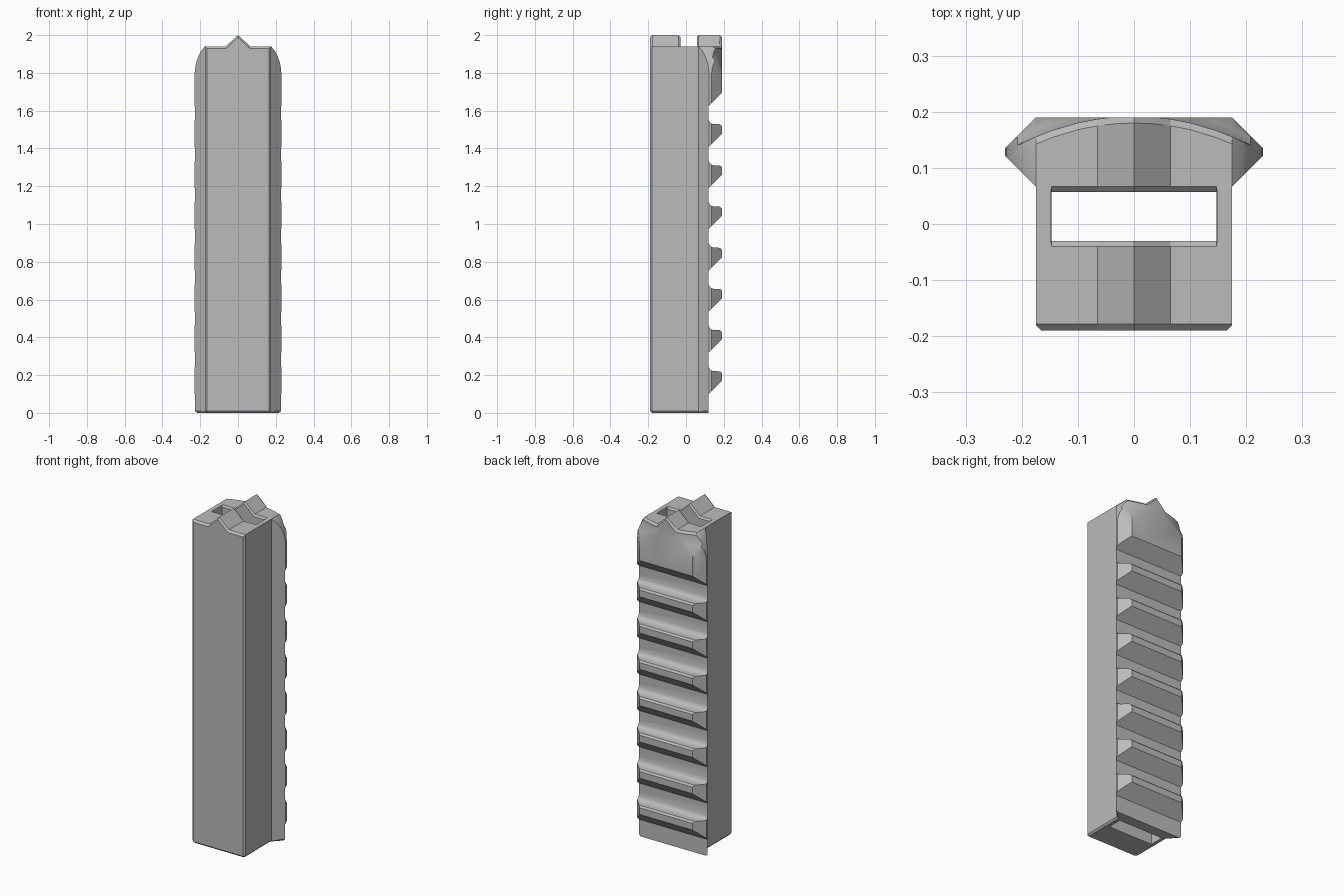
import bpy, bmesh, math

cube = bpy.data.objects.get("Cube")
if cube:
    bpy.data.objects.remove(cube, do_unlink=True)

grey = bpy.data.materials.new("plain grey")
grey.use_nodes = True
grey.diffuse_color = (0.5, 0.5, 0.5, 1)
grey.node_tree.nodes["Principled BSDF"].inputs["Base Color"].default_value = (0.5, 0.5, 0.5, 1)


def loft(name, rings):
    """Closed solid through rings of matching points."""
    bm = bmesh.new()
    rows = [[bm.verts.new(p) for p in ring] for ring in rings]
    n = len(rows[0])
    for a, b in zip(rows, rows[1:]):
        for i in range(n):
            bm.faces.new((a[i], a[(i + 1) % n], b[(i + 1) % n], b[i]))
    bm.faces.new(rows[0])
    bm.faces.new(rows[-1])
    bmesh.ops.triangulate(bm, faces=[f for f in bm.faces if len(f.verts) == 4])
    bmesh.ops.recalc_face_normals(bm, faces=bm.faces)
    mesh = bpy.data.meshes.new(name)
    bm.to_mesh(mesh)
    bm.free()
    mesh.materials.append(grey)
    obj = bpy.data.objects.new(name, mesh)
    bpy.context.collection.objects.link(obj)
    return obj


def combine(obj, tool, operation):
    mod = obj.modifiers.new(operation, "BOOLEAN")
    mod.operation, mod.solver, mod.object = operation, "EXACT", tool
    bpy.context.view_layer.objects.active = obj
    bpy.ops.object.modifier_apply(modifier=mod.name)
    bpy.data.objects.remove(tool, do_unlink=True)


# Body: flared section, pulled in slightly at the foot
half = [(0.165, -0.19), (0.175, -0.18), (0.175, 0.067), (0.23, 0.122), (0.23, 0.135), (0.175, 0.19)]
section = half + [(-x, y) for x, y in reversed(half)]
foot = [(x * 0.95, y * 0.95 if y < 0 else y) for x, y in section]
body = loft("ribbed_block", [[(x, y, z) for x, y in ring]
                             for ring, z in ((foot, 0), (section, 0.01), (section, 2.1))])

# Ribs on the back: sawtooth profile cut across the width
saw = [(0.3, -0.1), (0.12, -0.1)]
rib = [(0.12, 0), (0.195, 0.075), (0.195, 0.105), (0.18, 0.12), (0.145, 0.121),
       (0.133, 0.125), (0.125, 0.133), (0.12, 0.146)]
for i in range(7):
    saw += [(y, z + 0.1 + i * 0.218) for y, z in rib]
saw += [(0.12, 1.625), (0.3, 1.805)]
combine(body, loft("rib_cutter", [[(x, y, z) for y, z in saw] for x in (-0.4, 0.4)]), "DIFFERENCE")

# Crown: ridged roof, rounded shoulders and curved sloping back
CENTRE = -0.245
crest = [(0, 2.0), (0.0325, 1.97), (0.065, 1.94), (0.1, 1.94), (0.147, 1.94), (0.148, 1.94), (0.175, 1.94),
         (0.193, 1.92), (0.208, 1.893), (0.22, 1.86), (0.227, 1.83), (0.23, 1.8), (0.25, 1.6)]


def crown_ring(x, top):
    arc = lambda r: math.sqrt(r * r - x * x) + CENTRE
    dip = 0.01 if abs(x) < 0.1475 else 0
    line = [(-0.3, top - 0.122), (-0.178, top), (-0.04, top), (-0.03, top - dip),
            (0.057, top - dip), (0.067, top), (arc(0.425), top), (arc(0.437), top - 0.012)]
    line += [(arc(r), min(top - 0.012, 1.9 - (r - 0.438) * 3)) for r in (0.438, 0.45, 0.475, 0.56)]
    return [(x, y, z) for y, z in line] + [(x, line[-1][0], -0.2), (x, -0.3, -0.2)]


columns = [(-x, z) for x, z in reversed(crest[1:])] + crest
combine(body, loft("crown_envelope", [crown_ring(x, z) for x, z in columns]), "INTERSECT")

# Slot running right through the block
slot = [(-0.147, -0.03), (0.147, -0.03), (0.147, 0.057), (-0.147, 0.057)]
combine(body, loft("slot_cutter", [[(x, y, z) for x, y in slot] for z in (-0.5, 2.5)]), "DIFFERENCE")

# Smooth the fillets, keep the hard edges
bpy.ops.object.select_all(action="DESELECT")
body.select_set(True)
bpy.context.view_layer.objects.active = body
bpy.ops.object.shade_smooth_by_angle(angle=math.radians(28))
